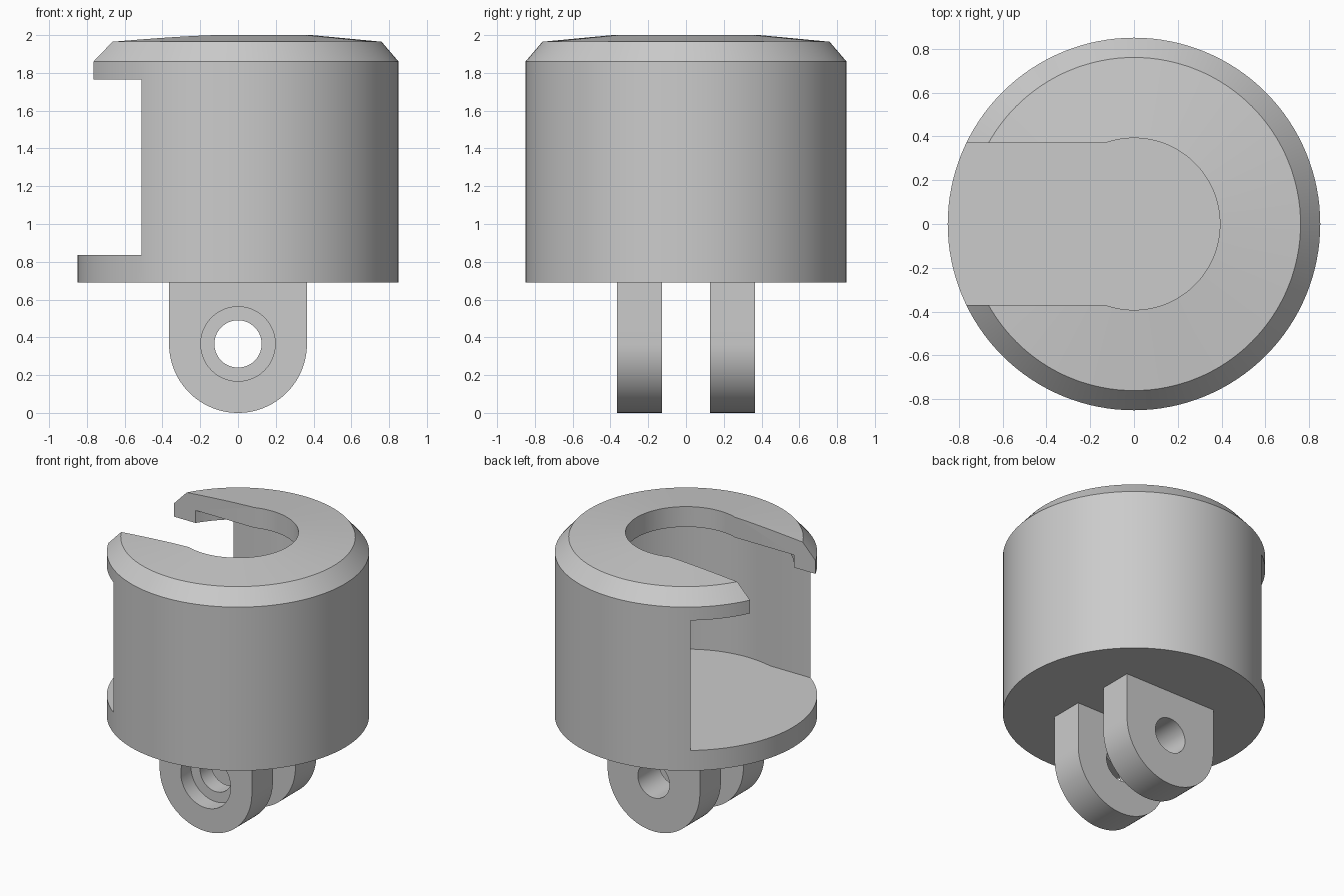
import bpy, bmesh
from math import sin, cos, pi, asin
from mathutils import Matrix

if "Cube" in bpy.data.objects:
    bpy.data.objects.remove(bpy.data.objects["Cube"], do_unlink=True)

grey = bpy.data.materials.new("plain grey")
grey.use_nodes = True
GREY = (0.6, 0.6, 0.6, 1)
grey.diffuse_color = GREY
grey.node_tree.nodes["Principled BSDF"].inputs["Base Color"].default_value = GREY


def finish(name, bm):
    bmesh.ops.recalc_face_normals(bm, faces=bm.faces)
    mesh = bpy.data.meshes.new(name)
    bm.to_mesh(mesh)
    bm.free()
    mesh.materials.append(grey)
    ob = bpy.data.objects.new(name, mesh)
    bpy.context.collection.objects.link(ob)
    return ob


def arc(r, start, end, steps=96):
    return [(r * cos(start + (end - start) * i / steps),
             r * sin(start + (end - start) * i / steps)) for i in range(steps + 1)]


def prism(name, outline, low, high, matrix=Matrix()):
    """Extrude a closed 2D outline between two heights."""
    bm = bmesh.new()
    face = bm.faces.new([bm.verts.new((x, y, low)) for x, y in outline])
    top = bmesh.ops.extrude_face_region(bm, geom=[face])["geom"]
    verts = [v for v in top if isinstance(v, bmesh.types.BMVert)]
    bmesh.ops.translate(bm, verts=verts, vec=(0, 0, high - low))
    bm.transform(matrix)
    return finish(name, bm)


def disc(r):
    return arc(r, 0, 2 * pi)[:-1]


def keyhole(r, half_width):
    """Round pocket with a straight channel leading out to -x."""
    a = pi - asin(half_width / r)
    return arc(r, -a, a) + [(-1, half_width), (-1, -half_width)]


def select_only(ob):
    bpy.ops.object.select_all(action='DESELECT')
    ob.select_set(True)
    bpy.context.view_layer.objects.active = ob


def carve(ob, cutters):
    select_only(ob)
    for cutter in cutters:
        cutter.hide_render = True
        mod = ob.modifiers.new("cut", 'BOOLEAN')
        mod.operation, mod.solver, mod.object = 'DIFFERENCE', 'EXACT', cutter
        bpy.ops.object.modifier_apply(modifier=mod.name)
        bpy.data.objects.remove(cutter, do_unlink=True)


def smooth(ob):
    select_only(ob)
    bpy.ops.object.shade_smooth_by_angle(angle=0.4)


# Round housing with a bevelled shoulder and a gently sloped top
profile = [(0, 0.69), (0.85, 0.69), (0.85, 1.86), (0.76, 1.965), (0.39, 2.0), (0, 2.0)]
bm = bmesh.new()
points = [bm.verts.new((r, 0, z)) for r, z in profile]
edges = [bm.edges.new(pair) for pair in zip(points, points[1:])]
bmesh.ops.spin(bm, geom=points + edges, axis=(0, 0, 1), cent=(0, 0, 0),
               angle=2 * pi, steps=128)
bmesh.ops.remove_doubles(bm, verts=bm.verts, dist=0.0001)
housing = finish("housing", bm)

# Side-loading pocket, its raised ceiling, and the narrower slot through the top
carve(housing, [
    prism("pocket_cutter", keyhole(0.705, 0.68), 0.835, 1.765),
    prism("ceiling_cutter", disc(0.7), 1.5, 1.855),
    prism("slot_cutter", keyhole(0.392, 0.37), 1.6, 2.2),
])
smooth(housing)

# Pair of rounded hinge lugs, each with a bolt hole counterbored from outside
LUG_R = 0.365
for name, side in (("front_lug", -1), ("back_lug", 1)):
    # outline plane becomes x-z, extrusion runs outward along y
    place = Matrix(((1, 0, 0, 0), (0, 0, side, 0), (0, 1, 0, LUG_R), (0, 0, 0, 1)))
    outline = arc(LUG_R, pi, 2 * pi, 48) + [(LUG_R, 0.33), (-LUG_R, 0.33)]
    lug = prism(name, outline, 0.127, 0.365, place)
    carve(lug, [
        prism("bolt_cutter", disc(0.125), 0, 0.5, place),
        prism("counterbore_cutter", disc(0.197), 0.25, 0.5, place),
    ])
    smooth(lug)
